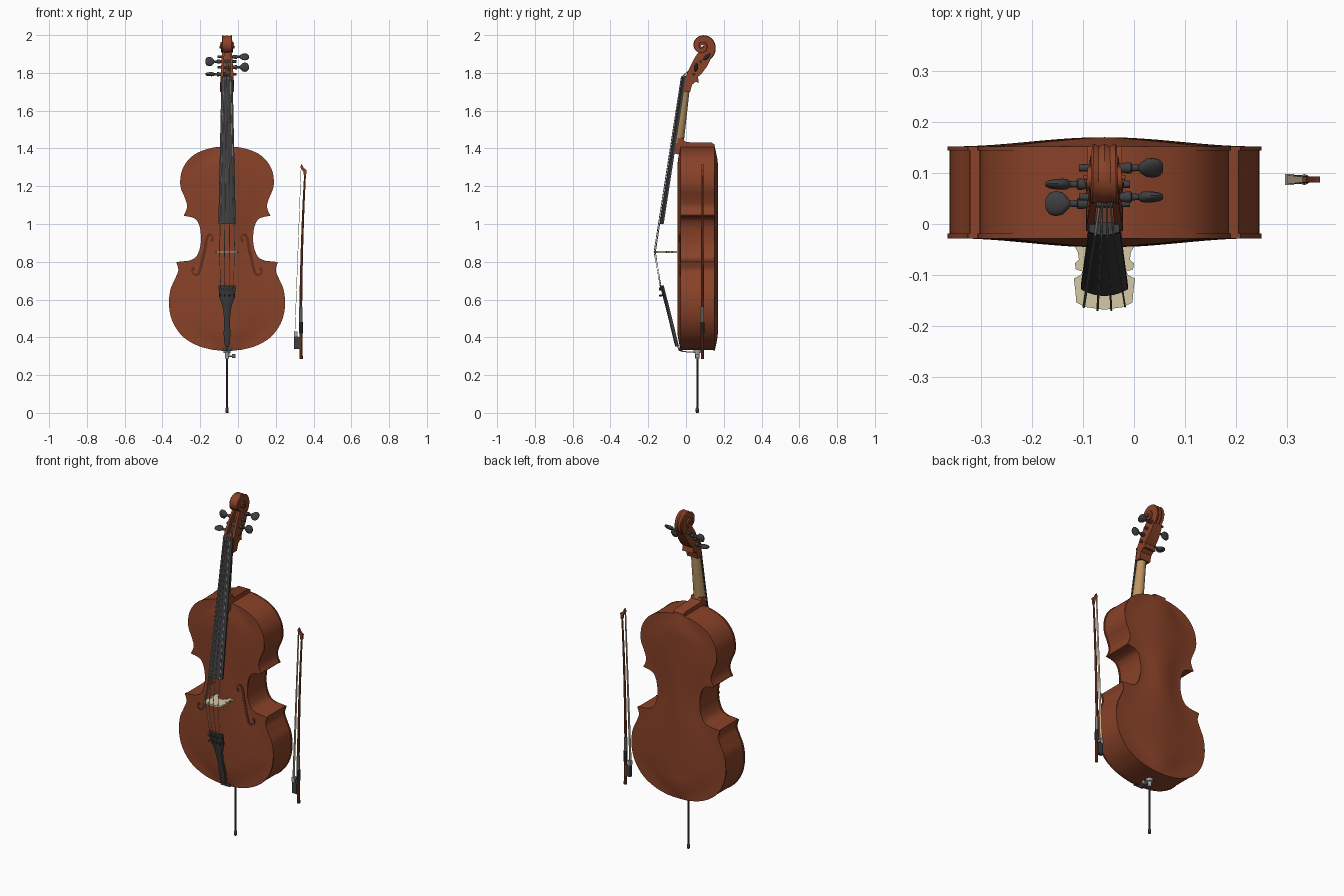
import bpy, bmesh, math
from mathutils import Vector

CX = -0.058                      # centre line of the instrument


def material(name, c):
    m = bpy.data.materials.new(name)
    m.diffuse_color = (*c, 1)
    return m


VARNISH = material("varnished_wood", (0.25, 0.054, 0.021))
DARKWOOD = material("dark_wood", (0.12, 0.028, 0.012))
EBONY = material("ebony", (0.05, 0.05, 0.053))
TAN = material("bare_wood", (0.50, 0.30, 0.12))
CREAM = material("pale_maple", (0.66, 0.58, 0.38))
STEEL = material("steel", (0.36, 0.37, 0.38))


def loft(name, rings, mat, caps=True):
    """Skin a list of equal-length closed rings."""
    bm = bmesh.new()
    rows = [[bm.verts.new(p) for p in r] for r in rings]
    n = len(rows[0])
    for a, b in zip(rows, rows[1:]):
        for i in range(n):
            bm.faces.new((a[i], a[(i + 1) % n], b[(i + 1) % n], b[i]))
    if caps:
        bm.faces.new(rows[0])
        bm.faces.new(rows[-1])
    bmesh.ops.recalc_face_normals(bm, faces=bm.faces)
    me = bpy.data.meshes.new(name)
    bm.to_mesh(me)
    bm.free()
    me.materials.append(mat)
    ob = bpy.data.objects.new(name, me)
    bpy.context.collection.objects.link(ob)
    return ob


def tube(name, pts, radii, mat, n=10):
    pts = [Vector(p) for p in pts]
    if not isinstance(radii, (list, tuple)):
        radii = [radii] * len(pts)
    rings = []
    for i, p in enumerate(pts):
        t = pts[min(i + 1, len(pts) - 1)] - pts[max(i - 1, 0)]
        q = t.to_track_quat('Z', 'Y')
        rings.append([p + q @ Vector((radii[i] * math.cos(k * math.tau / n),
                                      radii[i] * math.sin(k * math.tau / n), 0)) for k in range(n)])
    return loft(name, rings, mat)


def side_prism(name, poly, a, b, mat, scale=lambda z: 1):
    """Extrude a (y, z) outline across x, optionally narrowing with height."""
    return loft(name, [[(CX + t * scale(z), y, z) for y, z in poly] for t in (a, b)], mat)


def spline(p, k=8):
    out = []
    for i in range(len(p) - 1):
        a, b, c, d = (Vector(p[max(0, min(len(p) - 1, j))]) for j in (i - 1, i, i + 1, i + 2))
        for s in range(k):
            t = s / k
            out.append(0.5 * (2 * b + (c - a) * t + (2 * a - 5 * b + 4 * c - d) * t * t
                              + (3 * b - a - 3 * c + d) * t ** 3))
    return out + [Vector(p[-1])]


# ---- body outline: lower bout, waist, upper bout (half width, height)
lower = [(0.02, 0.330), (0.08, 0.335), (0.16, 0.358), (0.235, 0.405), (0.287, 0.48), (0.307, 0.565),
         (0.300, 0.65), (0.275, 0.71), (0.258, 0.755), (0.268, 0.795)]
waist = [(0.267, 0.799), (0.235, 0.802), (0.195, 0.808), (0.163, 0.828), (0.143, 0.875), (0.138, 0.93),
         (0.145, 0.985), (0.163, 1.022), (0.19, 1.036), (0.228, 1.043)]
upper = [(0.229, 1.047), (0.217, 1.07), (0.212, 1.10), (0.224, 1.14), (0.243, 1.185), (0.248, 1.23),
         (0.236, 1.29), (0.2, 1.345), (0.15, 1.38), (0.08, 1.403), (0.02, 1.41)]
outline = spline(lower) + spline(waist) + spline(upper)


def arch(dx, z):
    """Belly height, 0..1, fading out before the outline."""
    keys = [(0.33, 0.12), (0.56, 0.30), (0.93, 0.137), (1.22, 0.245), (1.41, 0.1)]
    w = 0.1
    for (z0, w0), (z1, w1) in zip(keys, keys[1:]):
        if z0 <= z <= z1:
            w = w0 + (w1 - w0) * (1 - math.cos(math.pi * (z - z0) / (z1 - z0))) / 2
    end = max(0, min(1, (z - 0.33) / 0.12, (1.41 - z) / 0.12))
    return math.cos(min(1, abs(dx) / w) * math.pi / 2) ** 2 * math.sin(end * math.pi / 2)


def belly_y(dx, z):
    return -0.028 - 0.018 * arch(dx, z)


def plate(name, inner, surface):
    rings = []
    for w, z in outline:
        xs = [w * (i / 14 - 1) for i in range(29)]
        rings.append([(CX + x, surface(x, z), z) for x in xs]
                     + [(CX + x, inner, z) for x in (w, -w)])
    loft(name, rings, VARNISH)


plate("front_plate", -0.019, belly_y)
plate("back_plate", 0.144, lambda x, z: 0.152 + 0.018 * arch(x, z))
half = [(w - 0.004, max(0.333, min(1.407, z))) for w, z in outline]
loop = half + [(-w, z) for w, z in reversed(half)]
loft("ribs", [[(CX + x, y, z) for x, z in loop] for y in (-0.02, 0.146)], VARNISH, caps=False)

# ---- sound holes: thin S-shaped plates with round ends
f_path = spline([(0.075, 0.915), (0.078, 0.938), (0.095, 0.943), (0.108, 0.92), (0.116, 0.87), (0.130, 0.81),
                 (0.145, 0.75), (0.16, 0.73), (0.181, 0.74), (0.185, 0.762)], 5)
for s, side in ((-1, "left"), (1, "right")):
    rings = []
    for i, p in enumerate(f_path):
        t = (f_path[min(i + 1, len(f_path) - 1)] - f_path[max(i - 1, 0)]).normalized()
        nrm = Vector((-t.y, t.x)) * (0.003 + 0.005 * math.sin(math.pi * i / (len(f_path) - 1)))
        y = belly_y(p.x, p.y)
        rings.append([(CX + s * q.x, y + d, q.y) for q, d in
                      ((p + nrm, -0.0015), (p - nrm, -0.0015), (p - nrm, 0.003), (p + nrm, 0.003))])
    loft("sound_hole_" + side, rings, DARKWOOD)
    for x, z in ((0.080, 0.913), (0.179, 0.763)):
        y = belly_y(x, z)
        tube("sound_hole_eye_" + side, [(CX + s * x, y - 0.0015, z), (CX + s * x, y + 0.003, z)],
             0.009, DARKWOOD, 16)


# ---- neck, heel, fingerboard, tailpiece
def curved(z, hw, yf, yb, sag, n=10):
    u = [2 * i / n - 1 for i in range(n + 1)]
    return [(CX + hw * k, yf + sag * k * k, z) for k in u] + [(CX + hw, yb, z), (CX - hw, yb, z)]


def neck_ring(z, hw, yf, yb):
    return [(CX + hw * math.cos(a), yf + (yb - yf) * math.sin(a), z)
            for a in (math.pi * i / 12 for i in range(13))]


loft("neck", [neck_ring(1.43, 0.036, -0.06, -0.012), neck_ring(1.72, 0.028, -0.013, 0.02)], TAN)
side_prism("neck_heel", [(-0.066, 1.375), (-0.03, 1.365), (-0.02, 1.40), (0.152, 1.40), (0.152, 1.422),
                         (0.135, 1.431), (0.005, 1.433), (-0.009, 1.44), (-0.014, 1.455), (-0.055, 1.455)],
           -0.034, 0.034, VARNISH)
loft("fingerboard", [curved(1.0, 0.046, -0.141, -0.118, 0.013),
                     curved(1.77, 0.030, -0.020, 0.0, 0.007)], EBONY)
loft("nut", [curved(1.768, 0.030, -0.024, 0.004, 0.007), curved(1.78, 0.030, -0.022, 0.004, 0.007)], EBONY)
tail = [(0.675, 0.045, -0.138), (0.612, 0.042, -0.122), (0.585, 0.030, -0.115), (0.55, 0.021, -0.106),
        (0.49, 0.015, -0.091), (0.42, 0.018, -0.074), (0.37, 0.015, -0.062), (0.352, 0.009, -0.057)]
loft("tailpiece", [curved(z, w, y, y + 0.02, 0.28 * w) for z, w, y in tail], EBONY)
side_prism("saddle", [(-0.036, 0.328), (-0.036, 0.345), (-0.018, 0.345), (-0.018, 0.328)],
           -0.03, 0.03, EBONY)
for s in (-1, 1):
    tube("tail_cord", [(CX + s * 0.006, -0.048, 0.365), (CX + s * 0.006, -0.037, 0.332),
                       (CX + s * 0.006, -0.02, 0.325), (CX + s * 0.006, 0.055, 0.32)], 0.003, STEEL, 6)

# ---- bridge: mirrored half outline (half width, y)
hb = [(0.035, -0.163), (0.055, -0.154), (0.057, -0.13), (0.060, -0.107), (0.046, -0.100), (0.043, -0.093),
      (0.056, -0.089), (0.058, -0.077), (0.050, -0.070), (0.052, -0.055), (0.061, -0.040), (0.034, -0.040),
      (0.031, -0.06), (0.016, -0.076)]
shape = [(0, -0.168)] + hb + [(0, -0.08)] + [(-x, y) for x, y in reversed(hb)]
loft("bridge", [[(CX + x, y, z) for x, y in shape] for z in (0.847, 0.857)], CREAM)

# ---- pegbox with open front, and scroll
taper = lambda z: 1 - 0.3 * max(0, min(1, (z - 1.76) / 0.15))
back = [(0.09, 1.93), (0.132, 1.875), (0.110, 1.832), (0.086, 1.80), (0.063, 1.778), (0.068, 1.748),
        (0.050, 1.752), (0.032, 1.737), (0.022, 1.70)]
cheek = [(-0.014, 1.70), (-0.001, 1.78), (0.016, 1.82), (0.040, 1.87), (0.062, 1.905)] + back
floor = [(-0.012, 1.70), (-0.002, 1.774), (0.035, 1.785), (0.058, 1.83), (0.088, 1.885)] + back
side_prism("pegbox_left", cheek, -0.036, -0.020, VARNISH, taper)
side_prism("pegbox_right", cheek, 0.020, 0.036, VARNISH, taper)
side_prism("pegbox_floor", floor, -0.021, 0.021, VARNISH, taper)
flute = [(-1, .95), (-.85, 1), (-.45, .93), (0, .99), (.45, .93), (.85, 1), (1, .95), (1, .3), (-1, .3)]
rings = []
for i in range(73):
    u = i / 72
    a = -1.0 + u * (4 * math.pi + 1.0)
    r, w = 0.072 * math.exp(-0.15 * a), 0.023 + 0.018 * u
    rings.append([(CX + w * f, 0.085 + r * k * math.cos(a), 1.942 + r * k * math.sin(a)) for f, k in flute])
loft("scroll", rings, VARNISH)

# ---- tuning pegs: (side, y, z, head turn)
peg_profile = [(-0.05, .007, .007), (0.03, .008, .008), (0.044, .011, .011), (0.052, .011, .011),
               (0.054, .007, .007), (0.067, .006, .006), (0.073, .013, .010), (0.082, .022, .011),
               (0.096, .025, .010), (0.108, .021, .008), (0.115, .010, .004)]
pegs = [(-1, 0.040, 1.793, 0.1), (1, 0.053, 1.83, 1.45), (-1, 0.078, 1.86, 1.5), (1, 0.110, 1.885, 0.75)]
for s, y, z, turn in pegs:
    rings = []
    for d, a, b in peg_profile:
        ring = []
        for k in range(16):
            p, q = a * math.cos(k * math.tau / 16), b * math.sin(k * math.tau / 16)
            ring.append((CX + s * d, y + p * math.cos(turn) - q * math.sin(turn),
                         z + p * math.sin(turn) + q * math.cos(turn)))
        rings.append(ring)
    loft("tuning_peg", rings, EBONY)

# ---- strings and fine tuners
for i, peg in zip((-1.5, -0.5, 0.5, 1.5), (pegs[0], pegs[2], pegs[3], pegs[1])):
    low = 0.0045 * (abs(i) - 0.5)
    tube("string", [(CX + i * 0.007, peg[1] - 0.008, peg[2]), (CX + i * 0.012, -0.025 + low, 1.778),
                    (CX + i * 0.027, -0.169 + low * 1.5, 0.852), (CX + i * 0.022, -0.136 + low, 0.665)],
         0.0021 - 0.0003 * i, STEEL, 6)
    tube("fine_tuner", [(CX + i * 0.024, -0.115, 0.655), (CX + i * 0.024, -0.142 + low, 0.655)], 0.008, EBONY)
    tube("tuner_screw", [(CX + i * 0.024, -0.115, 0.625), (CX + i * 0.024, -0.143 + low, 0.62)], 0.005, EBONY)

# ---- endpin
tube("endpin_collar", [(CX, 0.06, z) for z in (0.335, 0.318, 0.316, 0.288)], [0.02, 0.018, 0.012, 0.011], STEEL, 16)
tube("endpin_screw", [(CX + d, 0.06, 0.301) for d in (0, 0.026, 0.027, 0.045)], [.004, .004, .011, .011], STEEL)
tube("endpin_rod", [(CX, 0.06, 0.33), (CX, 0.06, 0.015)], 0.0055, EBONY)
tube("endpin_tip", [(CX, 0.06, z) for z in (0.028, 0.022, 0.004, 0)], [.006, .009, .009, .006], EBONY)

# ---- bow
BY = 0.087
stick = spline([(0.334, 0.30), (0.333, 0.6), (0.338, 0.85), (0.346, 1.08), (0.355, 1.265)], 6)
tube("bow_stick", [(p.x, BY, p.y) for p in stick],
     [0.0085 - 0.0035 * i / (len(stick) - 1) for i in range(len(stick))], VARNISH)
tube("bow_button", [(0.334, BY, 0.285), (0.334, BY, 0.302)], 0.009, VARNISH)
tube("bow_grip", [(0.334, BY, 0.42), (0.333, BY, 0.482)], 0.0105, EBONY)
tube("bow_winding", [(0.333, BY, 0.482), (0.333, BY, 0.56)], 0.0095, STEEL)
bow_parts = [
    ("bow_head", VARNISH, 0.006, [(0.350, 1.25), (0.360, 1.255), (0.364, 1.285), (0.348, 1.297), (0.338, 1.318),
                                  (0.330, 1.302), (0.336, 1.288), (0.346, 1.277)]),
    ("bow_frog", EBONY, 0.009, [(0.296, 0.338), (0.298, 0.425), (0.313, 0.428), (0.316, 0.405), (0.328, 0.40),
                                (0.328, 0.338)]),
    ("bow_ferrule", STEEL, 0.0105, [(0.2955, 0.405), (0.2955, 0.43), (0.314, 0.432), (0.314, 0.405)])]
for name, mat, t, poly in bow_parts:
    loft(name, [[(x, BY + d, z) for x, z in poly] for d in (-t, t)], mat)
loft("bow_hair", [[(x + a, BY + b * w, z) for a, b in ((-.0012, -1), (.0012, -1), (.0012, 1), (-.0012, 1))]
                  for x, z, w in ((0.301, 0.42, 0.009), (0.334, 1.30, 0.005))], CREAM)

# ---- smooth shading with crisp edges
for ob in bpy.context.scene.objects:
    ob.select_set(True)
    bpy.context.view_layer.objects.active = ob
bpy.ops.object.shade_smooth_by_angle(angle=math.radians(35))
